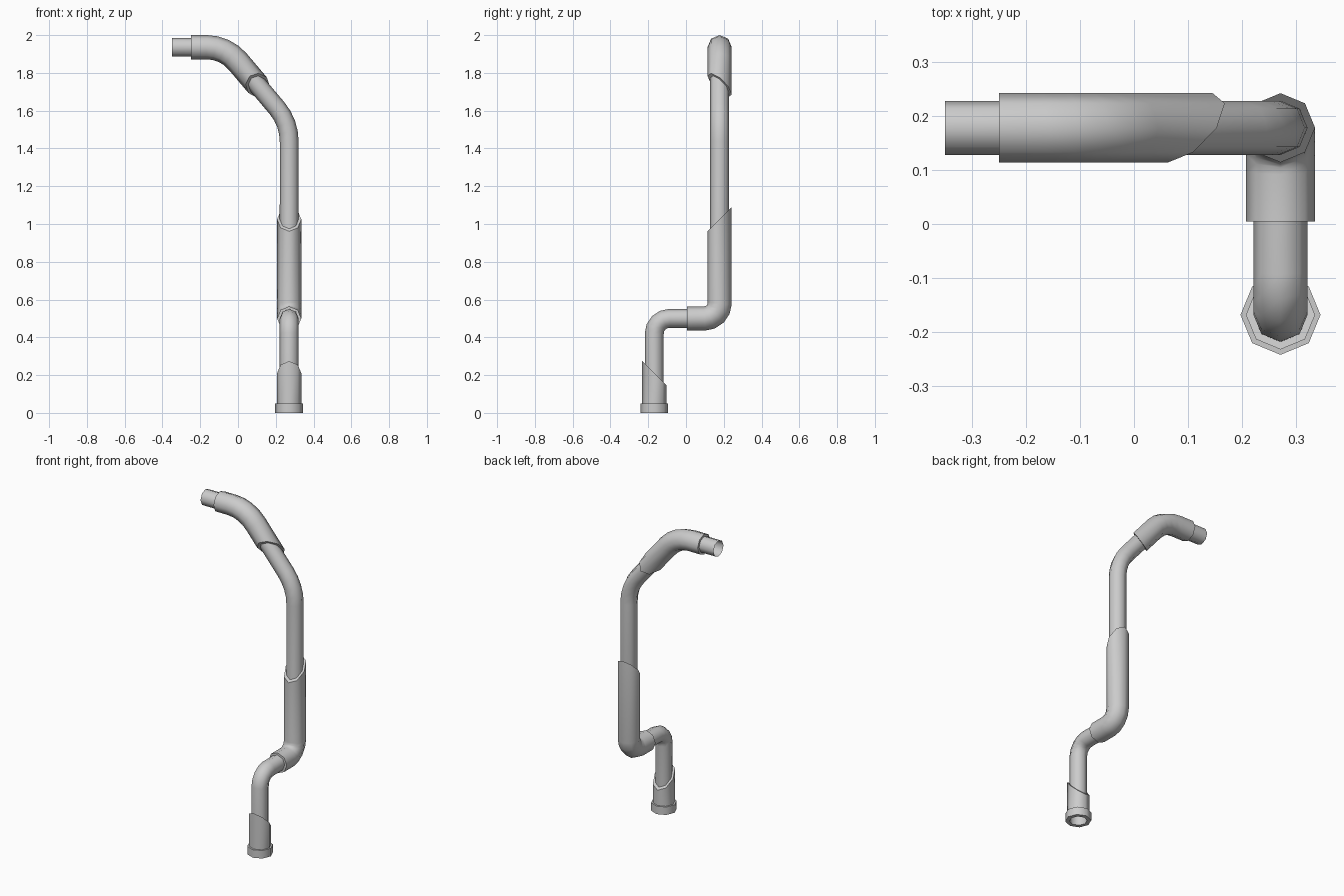
import bpy, bmesh, math
from mathutils import Vector

cube = bpy.data.objects.get("Cube")
if cube:
    bpy.data.objects.remove(cube, do_unlink=True)

SIDES = 8
PIPE_R, SLEEVE_R, FLANGE_R = 0.05, 0.064, 0.074

metal = bpy.data.materials.new("grey metal")
metal.use_nodes = True
colour = (0.6, 0.6, 0.6, 1)
metal.diffuse_color = colour
metal.node_tree.nodes["Principled BSDF"].inputs["Base Color"].default_value = colour


def rounded(points, trims, steps=4):
    """Path through points with each inner corner rounded to a circular arc."""
    path = [points[0]]
    for before, corner, after, trim in zip(points, points[1:], points[2:], trims):
        d0 = (corner - before).normalized()
        d1 = (after - corner).normalized()
        turn = d0.angle(d1)
        radius = trim / math.tan(turn / 2)
        start = corner - d0 * trim
        inward = (d1 - d0 * d0.dot(d1)).normalized()
        for i in range(steps + 1):
            a = turn * i / steps
            path.append(start + d0 * radius * math.sin(a)
                        + inward * radius * (1 - math.cos(a)))
    path.append(points[-1])
    return path


def tube(name, path, radius, slant0=None, slant1=None, rim=True):
    """Eight-sided tube; a slant vector shears an end, rims close onto the pipe."""
    bm = bmesh.new()
    dirs = [(b - a).normalized() for a, b in zip(path, path[1:])]
    axis = dirs[0]
    side = Vector((0, 1, 0)) if abs(axis.x) > 0.3 else Vector((1, 0, 0))
    side = (side - axis * side.dot(axis)).normalized()
    none = Vector()

    def ring(centre, axis, side, r, slant):
        up = axis.cross(side)
        verts = []
        for i in range(SIDES):
            a = math.tau * i / SIDES
            off = (side * math.cos(a) + up * math.sin(a)) * r
            verts.append(bm.verts.new(centre + off + axis * off.dot(slant)))
        return verts

    def bridge(a, b):
        for i in range(SIDES):
            j = (i + 1) % SIDES
            bm.faces.new((a[i], a[j], b[j], b[i]))

    rings, last = [], len(path) - 1
    for k, centre in enumerate(path):
        new_axis = (dirs[max(k - 1, 0)] + dirs[min(k, last - 1)]).normalized()
        side = axis.rotation_difference(new_axis) @ side
        axis = new_axis
        slant = (slant0 if k == 0 else slant1 if k == last else None) or none
        rings.append(ring(centre, axis, side, radius, slant))
        if rim and k in (0, last):
            # Flat rim with its own vertices, so its edge stays crisp
            outer = ring(centre, axis, side, radius, slant)
            inner = ring(centre, axis, side, PIPE_R, slant)
            bridge(*((inner, outer) if k == 0 else (outer, inner)))
    for a, b in zip(rings, rings[1:]):
        bridge(a, b)

    mesh = bpy.data.meshes.new(name)
    bm.to_mesh(mesh)
    bm.free()
    mesh.materials.append(metal)
    obj = bpy.data.objects.new(name, mesh)
    bpy.context.collection.objects.link(obj)
    bpy.ops.object.select_all(action='DESELECT')
    obj.select_set(True)
    bpy.context.view_layer.objects.active = obj
    bpy.ops.object.shade_smooth_by_angle(angle=math.radians(60))
    return obj


# Key points along the pipe's centre line
X, Y0, Y1 = 0.271, -0.168, 0.178
foot = Vector((X, Y0, 0))
elbow_low = Vector((X, Y0, 0.5))
elbow_mid = Vector((X, Y1, 0.5))
bend_up = Vector((X, Y1, 1.537))
bend_top = Vector((-0.066, Y1, 1.936))
tip = Vector((-0.35, Y1, 1.936))

# One continuous inner pipe, open at both ends
tube("inner_pipe", rounded([foot, elbow_low, elbow_mid, bend_up, bend_top, tip],
                           [0.08, 0.08, 0.1, 0.1]), PIPE_R, rim=False)

# Base flange and sleeve
tube("base_flange", [foot, Vector((X, Y0, 0.05))], FLANGE_R)
tube("base_sleeve", [Vector((X, Y0, 0.05)), Vector((X, Y0, 0.21))], SLEEVE_R,
     slant1=Vector((0, -1, 0)))

# Elbow sleeve around the middle bend, cut at a slant on top
tube("middle_sleeve", rounded([Vector((X, 0.005, 0.5)), elbow_mid,
                               Vector((X, Y1, 1.025))], [0.08]),
     SLEEVE_R, slant1=Vector((0, 1, 0)))

# Sleeve around the top bend, its lower end longer at the back
tube("top_sleeve", rounded([bend_up.lerp(bend_top, 0.495), bend_top,
                            Vector((-0.25, Y1, 1.936))], [0.1]),
     SLEEVE_R, slant0=Vector((0, -1, 0)))
